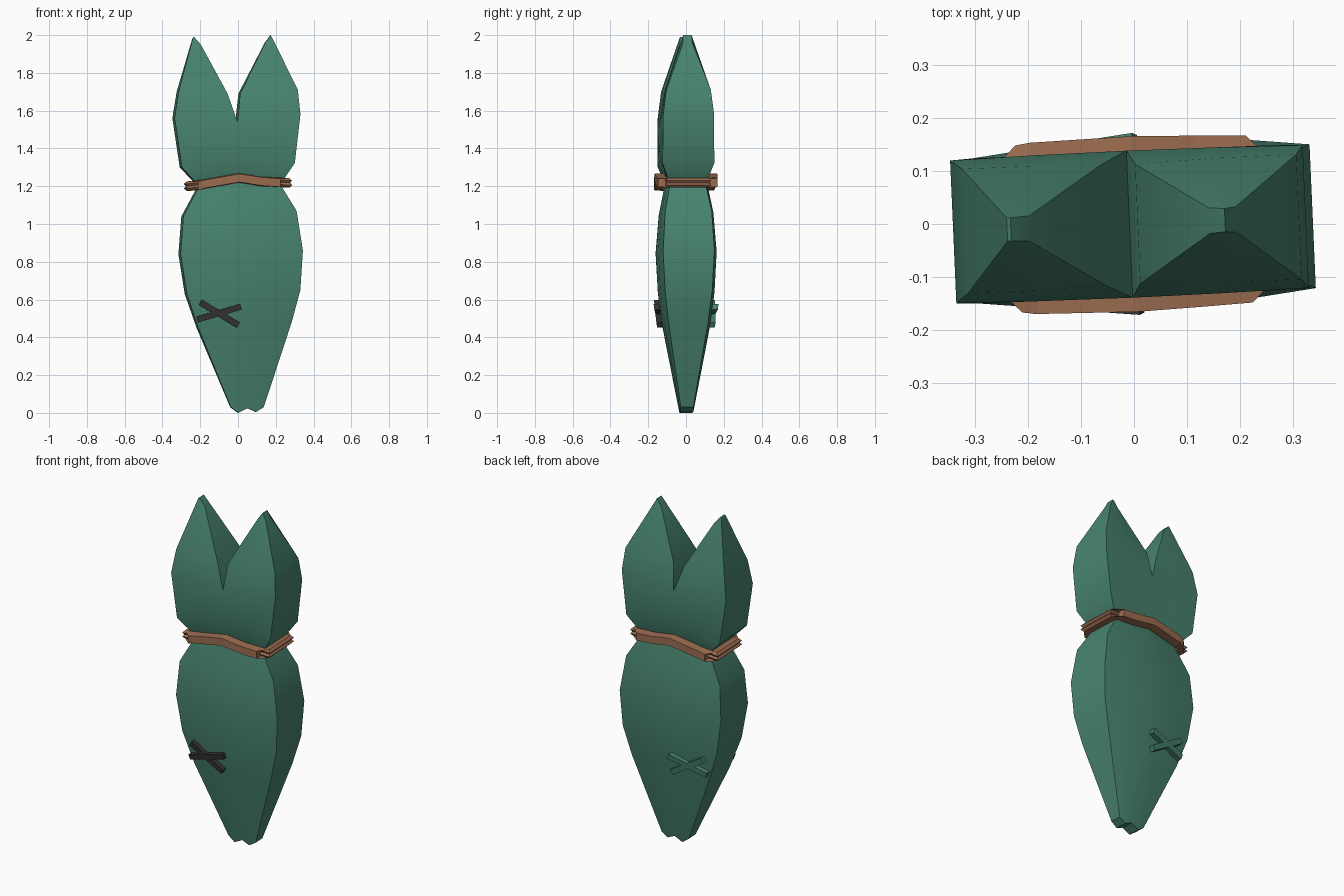
import bpy, bmesh, math
from mathutils import Matrix

if "Cube" in bpy.data.objects:
    bpy.data.objects.remove(bpy.data.objects["Cube"])

TURN = Matrix.Rotation(math.radians(2.5), 4, 'Z')   # whole model is turned slightly


def material(name, rgb):
    m = bpy.data.materials.new(name)
    m.diffuse_color = (*rgb, 1)
    m.use_nodes = True
    m.node_tree.nodes["Principled BSDF"].inputs["Base Color"].default_value = m.diffuse_color
    return m


GREEN = material("green_cloth", (0.065, 0.23, 0.16))
BROWN = material("brown_cord", (0.33, 0.15, 0.08))
DARK = material("dark_stitch", (0.035, 0.035, 0.035))


def finish(name, bm, mat, smooth=False):
    bmesh.ops.remove_doubles(bm, verts=bm.verts, dist=0.0005)
    bmesh.ops.recalc_face_normals(bm, faces=bm.faces)
    bm.transform(TURN)
    me = bpy.data.meshes.new(name)
    bm.to_mesh(me)
    bm.free()
    me.materials.append(mat)
    ob = bpy.data.objects.new(name, me)
    bpy.context.collection.objects.link(ob)
    if smooth:
        bpy.ops.object.select_all(action='DESELECT')
        ob.select_set(True)
        bpy.context.view_layer.objects.active = ob
        bpy.ops.object.shade_smooth_by_angle(angle=math.radians(30))
    return ob


def loft(bm, rows, cap_start=False, cap_end=False):
    """Rows of (x, z, half depth) become a closed flat tube."""
    rings = []
    for row in rows:
        front = [bm.verts.new((x, -d, z)) for x, z, d in row]
        back = [bm.verts.new((x, d, z)) for x, z, d in reversed(row)]
        rings.append(front + back)
    for a, b in zip(rings, rings[1:]):
        n = len(a)
        for i in range(n):
            j = (i + 1) % n
            bm.faces.new((a[i], a[j], b[j], b[i]))
    for ring, cap in ((rings[0], cap_start), (rings[-1], cap_end)):
        if cap:
            n = len(ring)
            for i in range(n // 2 - 1):
                bm.faces.new((ring[i], ring[i + 1], ring[n - 2 - i], ring[n - 1 - i]))


def row(left, right, depth, bulge=0.0, lift=0.0):
    """Five columns between two edge points, bowed out and up in the middle."""
    out = []
    for t in (0, 0.25, 0.5, 0.75, 1):
        k = 4 * t * (1 - t)
        out.append((left[0] + (right[0] - left[0]) * t,
                    left[1] + (right[1] - left[1]) * t + lift * (1 - abs(2 * t - 1)),
                    depth + bulge * k))
    return out


# Sack: body, neck and head up to the notch between the ears
bm = bmesh.new()
tip = [(-0.04, 0.03, 0.033), (0.0, 0.0, 0.035), (0.05, 0.025, 0.036),
       (0.095, 0.005, 0.035), (0.135, 0.03, 0.033)]
notch = row((-0.342, 1.56), (0.325, 1.58), 0.135, 0.004, -0.03)
rows = [
    tip,
    row((-0.215, 0.45), (0.28, 0.48), 0.105, 0.022),
    row((-0.277, 0.63), (0.325, 0.65), 0.125, 0.025),
    row((-0.31, 0.84), (0.338, 0.86), 0.136, 0.025),
    row((-0.295, 1.04), (0.305, 1.07), 0.123, 0.02),
    row((-0.21, 1.20), (0.22, 1.21), 0.095, 0.01, 0.04),
    row((-0.303, 1.30), (0.295, 1.322), 0.137, 0.0, 0.028),
    notch,
]
loft(bm, rows, cap_start=True)

# Two pointed ears growing out of the head
loft(bm, [notch[:3],
          [(-0.32, 1.70, 0.118), (-0.19, 1.70, 0.118), (-0.06, 1.69, 0.113)],
          [(-0.24, 1.985, 0.022), (-0.233, 1.99, 0.022), (-0.198, 1.95, 0.024)]],
     cap_end=True)
loft(bm, [notch[2:],
          [(0.007, 1.69, 0.113), (0.16, 1.70, 0.118), (0.312, 1.71, 0.118)],
          [(0.143, 1.96, 0.024), (0.172, 2.0, 0.022), (0.193, 1.96, 0.024)]],
     cap_end=True)
finish("sack_body", bm, GREEN, smooth=True)

# Cord tied around the neck: a ridged ring
bm = bmesh.new()
path = [(-0.268, 1.20, 0.108), (-0.19, 1.21, 0.112), (0.0, 1.244, 0.116),
        (0.12, 1.225, 0.112), (0.268, 1.218, 0.108)]
profile = [(-0.05, -0.022), (0.0, -0.025), (0.013, -0.012), (0.004, 0.0),
           (0.013, 0.012), (0.0, 0.025), (-0.05, 0.022)]
loop = [(x, -d, z) for x, z, d in path] + [(x, d, z) for x, z, d in reversed(path)]
rings = []
for x, y, z in loop:
    side = (1 if x > 0.25 else -1 if x < -0.25 else 0)
    rings.append([bm.verts.new((x + side * o, y + math.copysign(o, y), z + h))
                  for o, h in profile])
for i, a in enumerate(rings):
    b = rings[(i + 1) % len(rings)]
    for j in range(len(profile)):
        k = (j + 1) % len(profile)
        bm.faces.new((a[j], a[k], b[k], b[j]))
finish("neck_cord", bm, BROWN)


# Crossed stitches, front and back, following the surface slope
def stitch_cross(name, side, mat):
    bm = bmesh.new()
    for (x0, z0), (x1, z1) in (((-0.205, 0.585), (-0.004, 0.465)),
                               ((-0.22, 0.495), (0.008, 0.562))):
        length = math.hypot(x1 - x0, z1 - z0)
        angle = math.atan2(z1 - z0, x1 - x0)
        bar = bmesh.ops.create_cube(bm, size=1)["verts"]
        bmesh.ops.transform(bm, verts=bar, matrix=(
            Matrix.Translation(((x0 + x1) / 2, 0, (z0 + z1) / 2))
            @ Matrix.Rotation(-angle, 4, 'Y')
            @ Matrix.Diagonal((length, 0.03, 0.032, 1))))
        for v in bar:
            v.co.y = side * (0.142 + 0.07 * (v.co.x + 0.1)
                             + 0.15 * (v.co.z - 0.525) + side * v.co.y)
    finish(name, bm, mat)


stitch_cross("front_stitch", -1, DARK)
stitch_cross("back_stitch", 1, GREEN)
